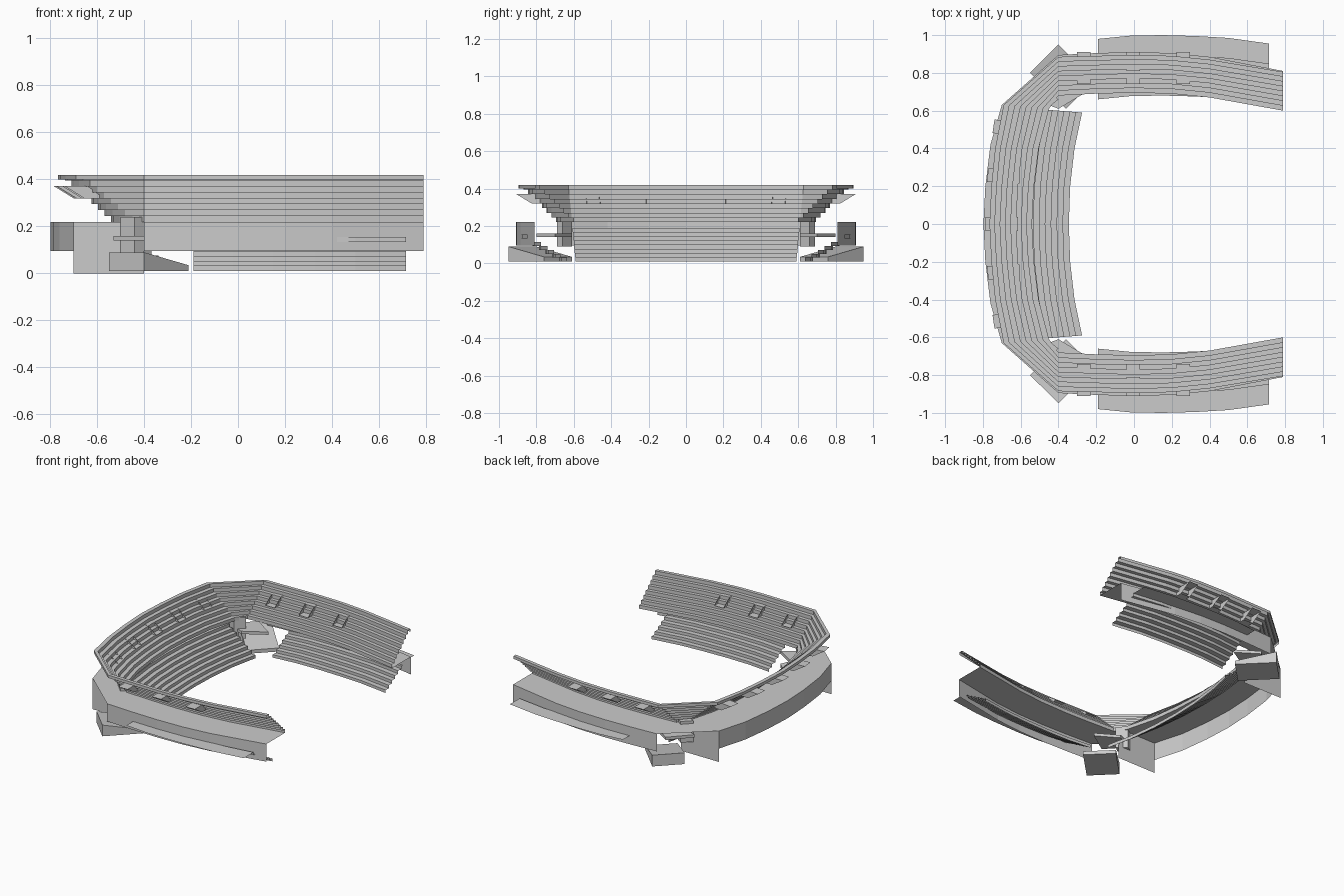
import bpy, bmesh
from mathutils import Vector

if "Cube" in bpy.data.objects:
    bpy.data.objects.remove(bpy.data.objects["Cube"])


def make(name, verts, faces, mirror=True):
    me = bpy.data.meshes.new(name)
    me.from_pydata(verts, [], faces)
    ob = bpy.data.objects.new(name, me)
    bpy.context.collection.objects.link(ob)
    bm = bmesh.new()
    bm.from_mesh(me)
    bmesh.ops.recalc_face_normals(bm, faces=bm.faces)
    bm.to_mesh(me)
    bm.free()
    if mirror:
        m = ob.modifiers.new("mirror", 'MIRROR')
        m.use_axis = (False, True, False)
    return ob


def loft(name, inner, outer, profile):
    """Sweep a (t, z) profile between an inner and an outer plan path."""
    n = len(profile)
    verts = []
    for a, b in zip(inner, outer):
        for t, z in profile:
            verts.append((a[0] + (b[0] - a[0]) * t, a[1] + (b[1] - a[1]) * t, z))
    faces = [(i * n + j, i * n + j + 1, (i + 1) * n + j + 1, (i + 1) * n + j)
             for i in range(len(inner) - 1) for j in range(n - 1)]
    return make(name, verts, faces)


def steps(count, z0, z1, t1=1.0):
    """Riser/tread profile starting with a riser."""
    pts = [(0, z0)]
    for k in range(count):
        z = z0 + (z1 - z0) * (k + 1) / count
        pts += [(t1 * k / count, z), (t1 * (k + 1) / count, z)]
    return pts


def prism(name, plan, z0, z1, mirror=True):
    n = len(plan)
    verts = [(x, y, z0) for x, y in plan] + [(x, y, z) for (x, y), z in zip(plan, z1)]
    faces = [tuple(range(n))[::-1], tuple(range(n, 2 * n))]
    faces += [(i, (i + 1) % n, n + (i + 1) % n, n + i) for i in range(n)]
    return make(name, verts, faces, mirror)


# Half plan paths, from the middle of the west end round to the open east end
inner = [(-.54, 0), (-.53, .2), (-.505, .4), (-.45, .61), (-.4, .68),
         (-.2, .69), (0, .695), (.2, .69), (.4, .67), (.79, .6)]
outer = [(-.765, 0), (-.755, .2), (-.735, .4), (-.69, .63), (-.4, .885),
         (-.2, .89), (0, .895), (.2, .89), (.4, .87), (.79, .805)]
wall = [(-.797, 0), (-.787, .2), (-.76, .42), (-.7, .63), (-.4, .895),
        (-.2, .905), (0, .91), (.2, .905), (.4, .885), (.79, .81)]

# Upper seating tier
loft("upper_tier", inner, outer, steps(8, .22, .42) + [(1, .40)])

# Concourse floor with outer wall, west end and side arm
ledge = [(0, .22), (1, .22), (1, .095)]
loft("west_concourse", inner[:4], wall[:4], ledge)
loft("side_concourse", inner[4:], wall[4:], ledge)
loft("corner_floor", inner[3:5], wall[3:5], ledge[:2])

# Panel closing the west end section
make("west_end_panel", [(-.7, .63, 0), (-.4, .63, 0), (-.4, .63, .10),
                        (-.47, .63, .22), (-.7, .63, .22)], [(0, 1, 2, 3, 4)])

# Lower side tier, with a wide walkway behind it
side_out = [(-.19, .98), (-.02, .997), (.15, 1.0), (.33, .995), (.5, .985), (.715, .955)]
side_in = [(x, y - .32) for x, y in side_out]
loft("lower_side_tier", side_in, side_out, steps(7, .01, .155, .77) + [(1, .155)])

# Lower west tier
west_in = [(-.345, 0), (-.338, .2), (-.315, .4), (-.275, .59)]
west_out = [(x - .25, y + (.02 if y > .5 else 0)) for x, y in west_in]
loft("lower_west_tier", west_in, west_out, steps(8, .01, .19))

# Corner blocks, landings and supports
prism("corner_block", [(-.55, .8), (-.4, .95), (-.21, .76), (-.36, .61)],
      .01, (.09, .09, .035, .035))
prism("corner_landing", [(-.53, .66), (-.4, .8), (-.25, .7), (-.4, .61)], .14, [.16] * 4)
prism("corner_column", [(-.5, .63), (-.44, .69), (-.4, .66), (-.46, .61)], .09, [.24] * 4)


def vomitory(name, centre, out):
    """Sloping open-ended entrance tunnel through the upper tier."""
    out = Vector(out).normalized()
    side = Vector((-out.y, out.x))
    verts = []
    for d, z in ((-.05, .32), (.035, .32), (.12, .372), (.02, .372)):
        for s in (-.036, .036):
            p = Vector(centre) + out * d + side * s
            verts.append((p.x, p.y, z))
    # cheeks, floor and roof
    make(name, verts, [(0, 2, 4, 6), (1, 3, 5, 7), (0, 1, 3, 2), (4, 5, 7, 6)], False)


for sy in (-1, 1):
    for i, x in enumerate((-.267, -.005, .26)):
        vomitory(f"side_entrance_{i}_{sy}", (x, sy * .79), (0, sy))
for i, (x, y) in enumerate(((-.625, -.5), (-.655, -.25), (-.665, 0), (-.655, .25), (-.625, .5))):
    vomitory(f"west_entrance_{i}", (x, y), (-1, y * .3))
